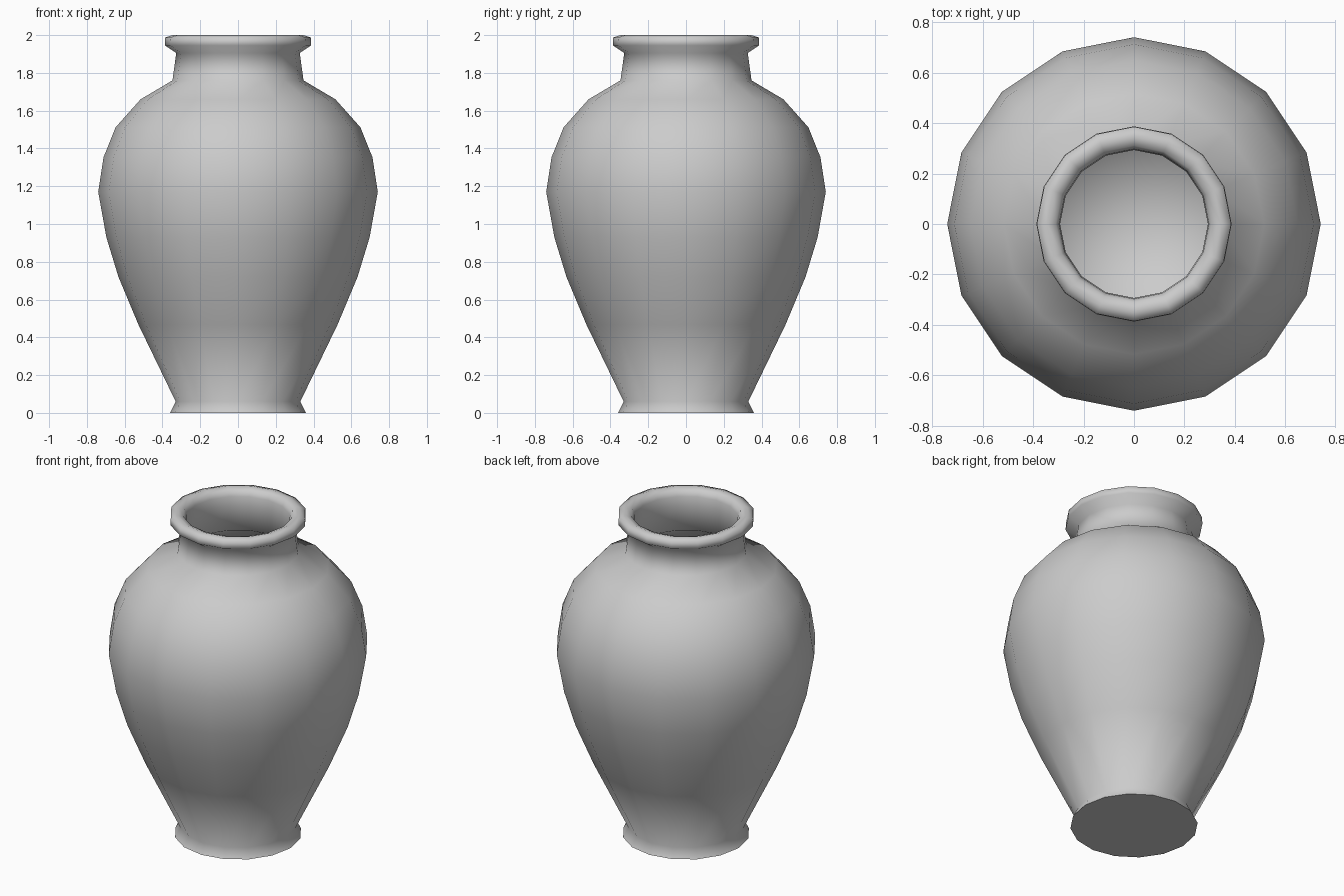
import bpy, bmesh, math

if "Cube" in bpy.data.objects:
    bpy.data.objects.remove(bpy.data.objects["Cube"])

SIDES = 16

# Half profile (radius, height): base, outer wall, lip, inner wall, inner floor
outer = [(0, 0), (0.36, 0), (0.33, 0.06), (0.527, 0.467), (0.633, 0.72),
         (0.697, 0.93), (0.74, 1.17), (0.712, 1.353), (0.648, 1.512),
         (0.516, 1.66), (0.347, 1.76), (0.327, 1.905)]
lip = [(0.387, 1.945), (0.385, 1.988), (0.345, 2.0), (0.31, 1.988), (0.297, 1.955)]
inner = [(0.293, 1.9), (0.308, 1.74), (0.485, 1.63), (0.612, 1.49), (0.672, 1.34),
         (0.70, 1.17), (0.658, 0.94), (0.595, 0.735), (0.49, 0.485),
         (0.31, 0.07), (0, 0.06)]
profile = outer + lip + inner

# Revolve the profile around z
bm = bmesh.new()
verts = [bm.verts.new((r, 0, z)) for r, z in profile]
edges = [bm.edges.new(pair) for pair in zip(verts, verts[1:])]
bmesh.ops.spin(bm, geom=verts + edges, cent=(0, 0, 0), axis=(0, 0, 1),
               angle=math.tau, steps=SIDES, use_duplicate=False)
bmesh.ops.remove_doubles(bm, verts=bm.verts, dist=0.0005)
bmesh.ops.recalc_face_normals(bm, faces=bm.faces)

mesh = bpy.data.meshes.new("vase")
bm.to_mesh(mesh)
bm.free()
vase = bpy.data.objects.new("vase", mesh)
bpy.context.collection.objects.link(vase)

# Smooth body and lip, sharp base edge
bpy.context.view_layer.objects.active = vase
vase.select_set(True)
bpy.ops.object.shade_smooth_by_angle(angle=math.radians(80))
